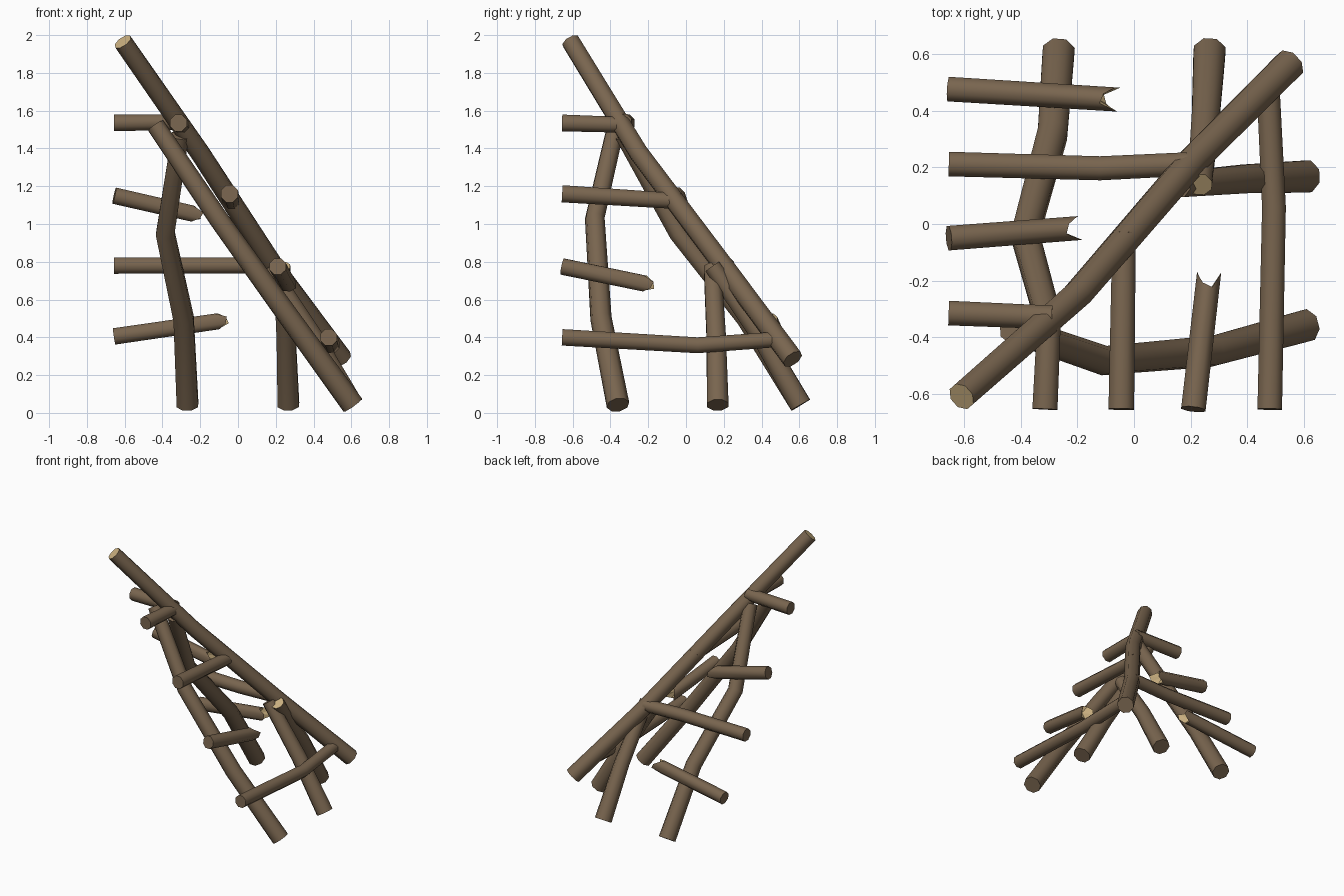
import bpy, bmesh, math
from mathutils import Vector

if "Cube" in bpy.data.objects:
    bpy.data.objects.remove(bpy.data.objects["Cube"])

SIDES = 8


def material(name, rgb):
    m = bpy.data.materials.new(name)
    m.diffuse_color = (*rgb, 1)
    m.use_nodes = True
    m.node_tree.nodes["Principled BSDF"].inputs["Base Color"].default_value = m.diffuse_color
    return m


bark = material("bark brown", (0.19, 0.13, 0.078))
wood = material("bare wood", (0.60, 0.44, 0.22))


def branch(name, pts, r0, r1, broken=False, bare_start=False, bare_end=False, twist=0.0):
    """Bent, tapering round branch; a broken end gets two splintered prongs."""
    pts = [Vector(p) for p in pts]
    n = len(pts)
    bm = bmesh.new()
    rings = []
    side = None
    for i, p in enumerate(pts):
        # tangent is averaged at the bends
        a = (p - pts[i - 1]).normalized() if i else None
        b = (pts[i + 1] - p).normalized() if i < n - 1 else None
        t = ((a or b) + (b or a)).normalized()
        if side is None:
            side = t.orthogonal() if abs(t.z) > 0.95 else t.cross(Vector((0, 0, 1)))
        side = (side - t * side.dot(t)).normalized()
        up = t.cross(side)
        r = r0 + (r1 - r0) * i / (n - 1)
        ring = []
        for k in range(SIDES):
            ang = 2 * math.pi * (k + 0.5) / SIDES
            co = p + r * (math.cos(ang) * side + math.sin(ang) * up)
            if broken and i == n - 1:
                prong = abs(math.cos(ang + twist)) ** 2
                co += t * (0.07 * prong - 0.02 + 0.012 * (k % 2))
            ring.append(bm.verts.new(co))
        rings.append(ring)
    # bark surface
    for lo, hi in zip(rings, rings[1:]):
        for k in range(SIDES):
            j = (k + 1) % SIDES
            bm.faces.new((lo[k], lo[j], hi[j], hi[k])).smooth = True
    # end caps
    bm.faces.new(rings[0][::-1]).material_index = int(bare_start)
    if broken:
        c = bm.verts.new(pts[-1] - t * 0.03)
        for k in range(SIDES):
            bm.faces.new((rings[-1][k], rings[-1][(k + 1) % SIDES], c)).material_index = 1
    else:
        bm.faces.new(rings[-1]).material_index = int(bare_end)
    bmesh.ops.recalc_face_normals(bm, faces=bm.faces)
    me = bpy.data.meshes.new(name)
    bm.to_mesh(me)
    bm.free()
    me.materials.append(bark)
    me.materials.append(wood)
    ob = bpy.data.objects.new(name, me)
    bpy.context.collection.objects.link(ob)
    return ob


# Leaning ridge pole
branch("ridge_pole", [(-0.61, -0.61, 1.965), (-0.20, -0.25, 1.375),
                      (0.205, 0.22, 0.75), (0.55, 0.565, 0.285)],
       0.051, 0.058, bare_start=True)

# Long and short legs on both sides of the ridge
branch("front_long_leg", [(0.607, -0.36, 0.042), (0.275, -0.45, 0.50),
                          (-0.105, -0.483, 1.03), (-0.435, -0.37, 1.52)], 0.061, 0.049)
branch("back_long_leg", [(-0.267, 0.607, 0.042), (-0.288, 0.32, 0.50),
                         (-0.385, -0.04, 0.95), (-0.305, -0.33, 1.47)], 0.061, 0.049)
branch("front_short_leg", [(0.607, 0.168, 0.042), (0.40, 0.16, 0.40),
                           (0.16, 0.14, 0.77)], 0.061, 0.049)
branch("back_short_leg", [(0.267, 0.607, 0.042), (0.255, 0.40, 0.40),
                          (0.232, 0.14, 0.775)], 0.061, 0.047, bare_end=True)

# Crosspieces running to the left
branch("left_rung_top", [(-0.655, -0.315, 1.535), (-0.29, -0.33, 1.54)], 0.047, 0.045)
branch("left_rung_upper", [(-0.655, -0.05, 1.15), (-0.24, -0.018, 1.055)],
       0.047, 0.046, broken=True)
branch("left_rung_lower", [(-0.655, 0.212, 0.78), (-0.12, 0.197, 0.78),
                           (0.19, 0.212, 0.78)], 0.047, 0.045)
branch("left_rung_bottom", [(-0.655, 0.477, 0.405), (-0.105, 0.443, 0.485)],
       0.047, 0.046, broken=True)

# Crosspieces running to the front
branch("front_rung_top", [(-0.315, -0.655, 1.535), (-0.30, -0.33, 1.525)], 0.048, 0.045)
branch("front_rung_upper", [(-0.045, -0.655, 1.16), (-0.035, -0.03, 1.12)], 0.049, 0.045)
branch("front_rung_lower", [(0.21, -0.655, 0.775), (0.26, -0.22, 0.685)],
       0.047, 0.046, broken=True)
branch("front_rung_bottom", [(0.48, -0.655, 0.40), (0.495, 0.06, 0.358),
                             (0.475, 0.47, 0.388)], 0.047, 0.044)
